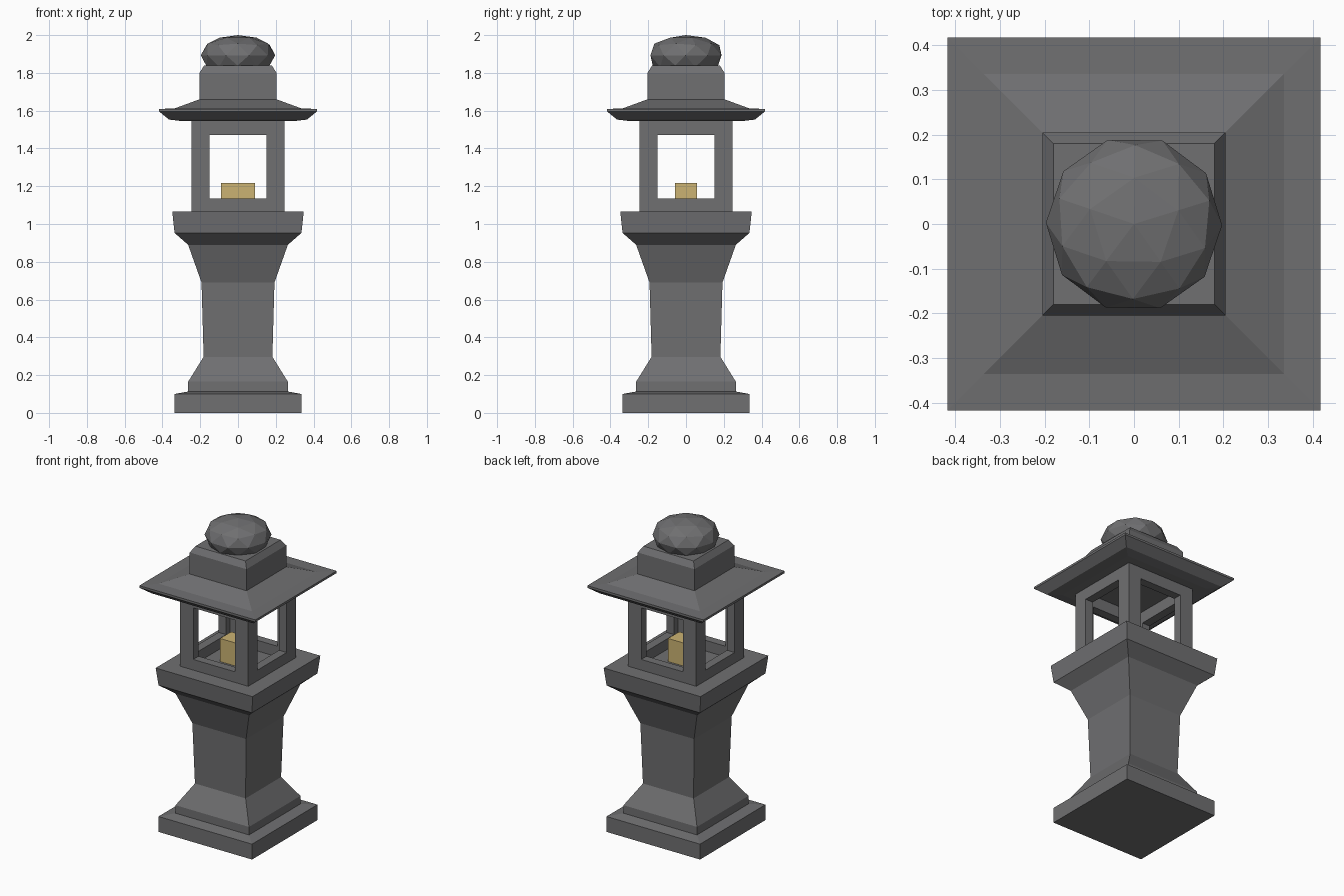
import bpy, bmesh, math
from mathutils import Matrix

if "Cube" in bpy.data.objects:
    bpy.data.objects.remove(bpy.data.objects["Cube"])


def material(name, rgb):
    m = bpy.data.materials.new(name)
    m.diffuse_color = (*rgb, 1)
    m.use_nodes = True
    m.node_tree.nodes["Principled BSDF"].inputs["Base Color"].default_value = m.diffuse_color
    return m


stone = material("grey_stone", (0.16, 0.16, 0.165))
wax = material("candle_yellow", (0.60, 0.45, 0.17))


def finish(name, bm, mat):
    bmesh.ops.recalc_face_normals(bm, faces=bm.faces)
    me = bpy.data.meshes.new(name)
    bm.to_mesh(me)
    bm.free()
    me.materials.append(mat)
    ob = bpy.data.objects.new(name, me)
    bpy.context.collection.objects.link(ob)
    return ob


def square_loft(name, profile, mat, ring=False):
    """Square sections (half width, z); ring=True joins last to first as a hollow frame."""
    bm = bmesh.new()
    loops = [[bm.verts.new((sx * h, sy * h, z)) for sx, sy in
              ((-1, -1), (1, -1), (1, 1), (-1, 1))] for h, z in profile]
    pairs = list(zip(loops, loops[1:]))
    if ring:
        pairs.append((loops[-1], loops[0]))
    else:
        bm.faces.new(loops[0])
        bm.faces.new(loops[-1])
    for a, b in pairs:
        for i in range(4):
            j = (i + 1) % 4
            bm.faces.new((a[i], a[j], b[j], b[i]))
    return finish(name, bm, mat)


# Pedestal: plinth, waisted shaft and flared platform
square_loft("pedestal", [(0.336, 0), (0.336, 0.10), (0.264, 0.113), (0.264, 0.165),
                         (0.182, 0.297), (0.193, 0.69), (0.264, 0.89),
                         (0.336, 0.953), (0.348, 1.066)], stone)

# Lantern chamber: sill, lintel and four L-shaped corner posts
OUT, INN, WIN = 0.245, 0.19, 0.15
for name, z0, z1 in (("window_sill", 1.066, 1.135), ("window_lintel", 1.47, 1.547)):
    square_loft(name, [(OUT, z0), (OUT, z1), (INN, z1), (INN, z0)], stone, ring=True)

section = [(OUT, OUT), (WIN, OUT), (WIN, INN), (INN, INN), (INN, WIN), (OUT, WIN)]
for k in range(4):
    bm = bmesh.new()
    face = bm.faces.new([bm.verts.new((x, y, 1.135)) for x, y in section])
    ext = bmesh.ops.extrude_face_region(bm, geom=[face], use_keep_orig=True)
    top = [g for g in ext["geom"] if isinstance(g, bmesh.types.BMVert)]
    bmesh.ops.translate(bm, verts=top, vec=(0, 0, 0.335))
    bm.transform(Matrix.Rotation(k * math.pi / 2, 4, "Z"))
    finish(f"corner_post_{k + 1}", bm, stone)

# Candle block on the chamber floor
bm = bmesh.new()
bmesh.ops.create_cube(bm, size=1)
bm.transform(Matrix.Translation((0, 0, 1.141)) @ Matrix.Diagonal((0.178, 0.114, 0.15, 1)))
finish("candle", bm, wax)

# Roof with thin eaves and square cap
square_loft("roof", [(0.30, 1.545), (0.365, 1.553), (0.417, 1.595), (0.417, 1.609),
                     (0.335, 1.612), (0.204, 1.66), (0.204, 1.80), (0.18, 1.838)], stone)

# Faceted, flattened finial stone
bm = bmesh.new()
bmesh.ops.create_icosphere(bm, subdivisions=2, radius=1)
bm.transform(Matrix.Rotation(0.3, 4, "Z"))
for v in bm.verts:
    v.co.x *= 0.197
    v.co.y *= 0.197
    v.co.z = 1.893 + 0.107 * math.copysign(abs(v.co.z) ** 0.85, v.co.z)
finish("finial", bm, stone)
